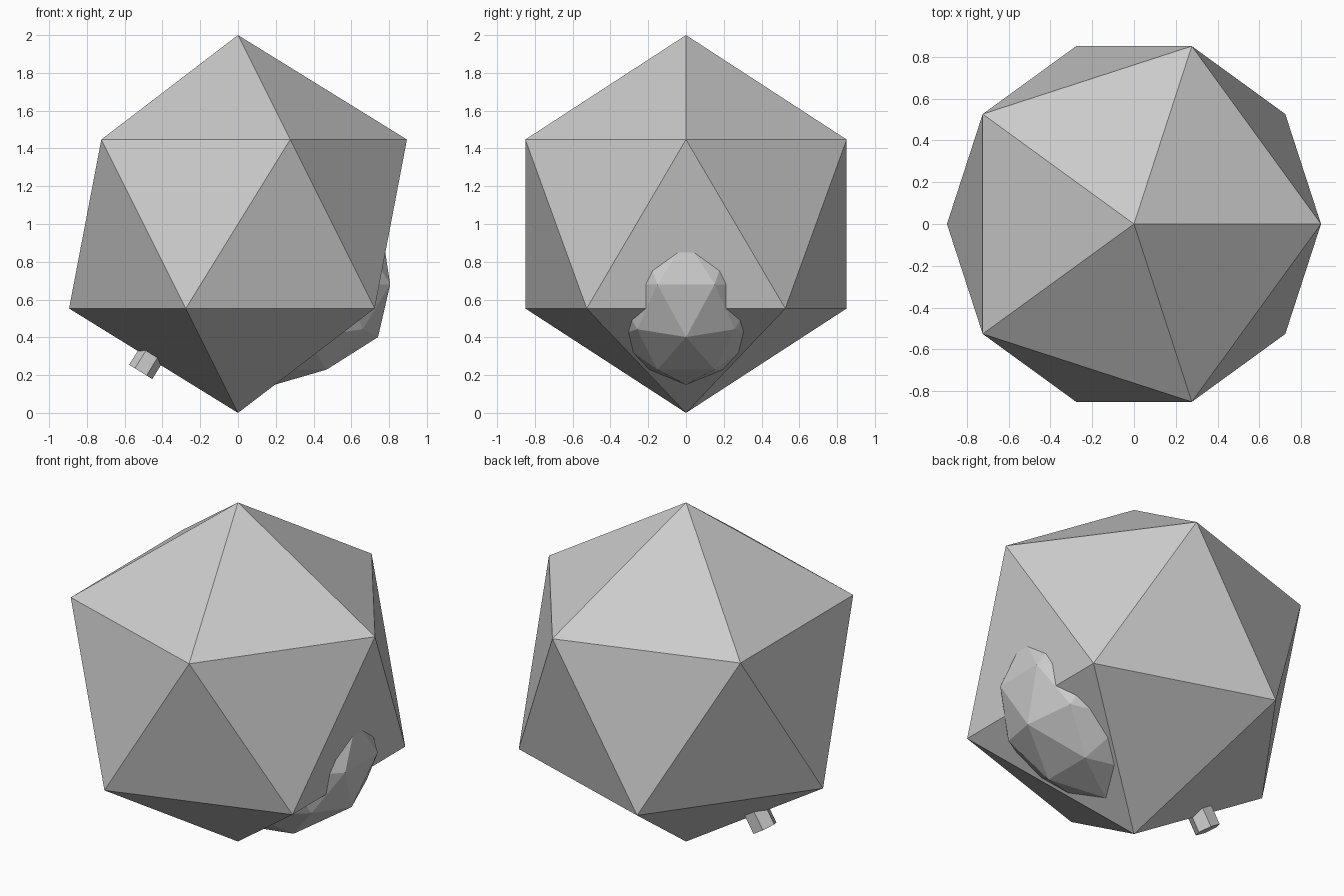
import bpy
from math import radians, sin, cos

if "Cube" in bpy.data.objects:
    bpy.data.objects.remove(bpy.data.objects["Cube"])


def ico(name, subdivisions, centre, radii):
    bpy.ops.mesh.primitive_ico_sphere_add(subdivisions=subdivisions, radius=1, location=centre)
    ob = bpy.context.object
    ob.name = name
    ob.scale = radii
    bpy.ops.object.transform_apply(location=False, rotation=False, scale=True)
    return ob


# Large faceted body, standing on one corner
ico("body", 1, (0, 0, 1), (1, 1, 1))

# Faceted bulge sunk into the lower right side
ico("side_bulge", 2, (0.197, 0, 0.68), (0.64, 0.491, 0.53))

# Small six-sided peg, square to the lower left edge
tilt = radians(31.7)
length = 0.2
tip_x, tip_z = -0.515, 0.217
bpy.ops.mesh.primitive_cylinder_add(vertices=6, radius=0.072, depth=length)
peg = bpy.context.object
peg.name = "peg"
peg.rotation_euler = (0, 0, radians(30))
bpy.ops.object.transform_apply(location=False, rotation=True, scale=False)
peg.rotation_euler = (0, tilt, 0)
peg.location = (tip_x + sin(tilt) * length / 2, 0, tip_z + cos(tilt) * length / 2)
